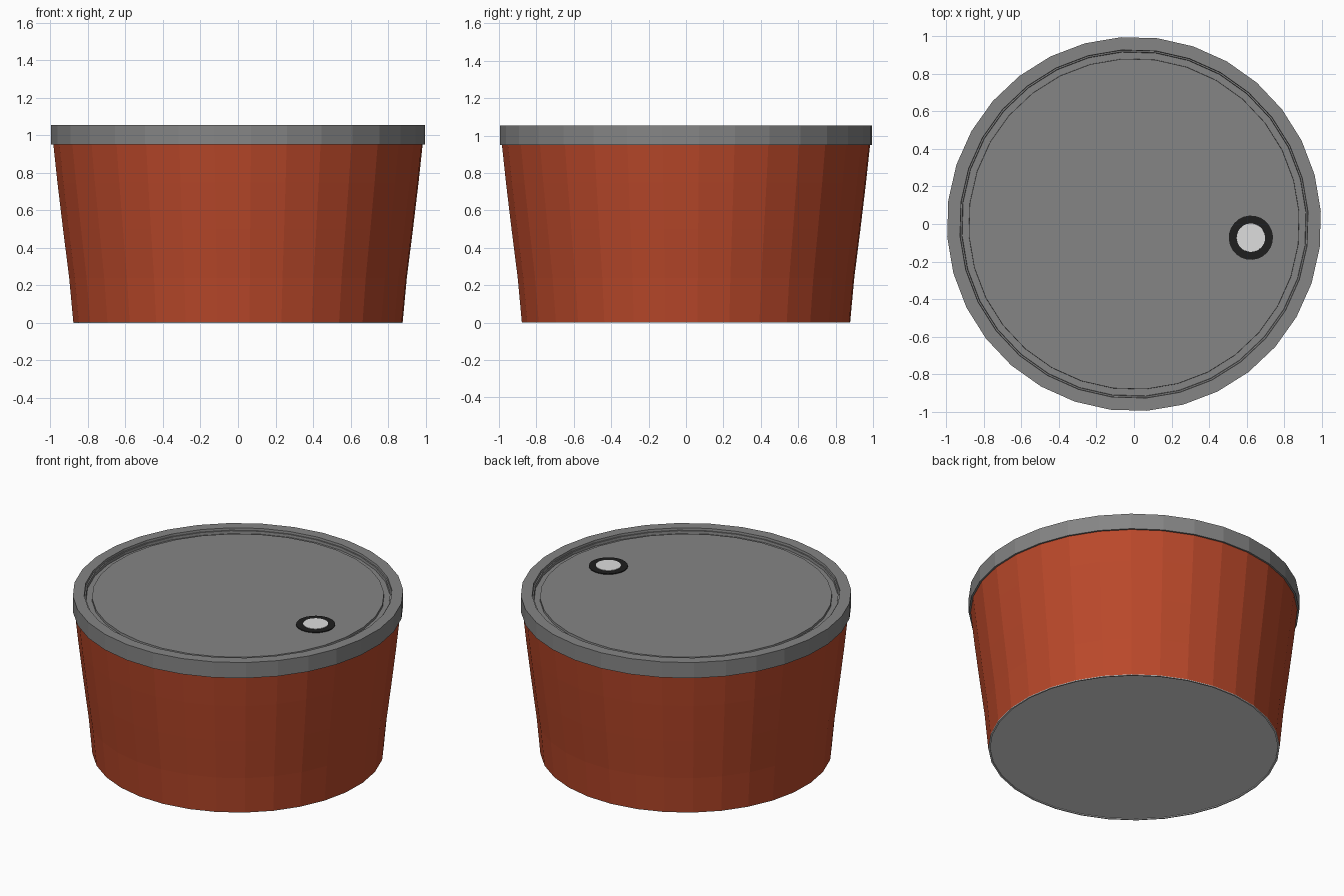
import bpy, bmesh, math

if "Cube" in bpy.data.objects:
    bpy.data.objects.remove(bpy.data.objects["Cube"])

OFFSET = math.radians(4)      # facet rotation of all round parts


def material(name, rgb):
    m = bpy.data.materials.new(name)
    m.diffuse_color = (*rgb, 1)
    m.use_nodes = True
    m.node_tree.nodes["Principled BSDF"].inputs["Base Color"].default_value = m.diffuse_color
    return m


red = material("brick red", (0.49, 0.065, 0.023))
grey = material("mid grey", (0.235, 0.235, 0.235))
black = material("near black", (0.013, 0.013, 0.013))
light = material("light grey", (0.73, 0.73, 0.73))


def lathe(name, profile, mat, sides=32, centre=(0, 0)):
    """Spin (radius, z) points around z; radius 0 closes to a flat cap.
    Profiles run upwards on the outside, then inwards over the top."""
    bm = bmesh.new()
    rings = []
    for r, z in profile:
        if r == 0:
            continue
        rings.append([bm.verts.new((r * math.cos(OFFSET + math.tau * i / sides),
                                    r * math.sin(OFFSET + math.tau * i / sides), z))
                      for i in range(sides)])
    for a, b in zip(rings, rings[1:]):
        for i in range(sides):
            j = (i + 1) % sides
            bm.faces.new((a[i], a[j], b[j], b[i]))
    if profile[0][0] == 0:
        bm.faces.new(rings[0][::-1])
    if profile[-1][0] == 0:
        bm.faces.new(rings[-1])
    me = bpy.data.meshes.new(name)
    bm.to_mesh(me)
    bm.free()
    me.materials.append(mat)
    ob = bpy.data.objects.new(name, me)
    ob.location = (centre[0], centre[1], 0)
    bpy.context.collection.objects.link(ob)
    return ob


# Tapered tub wall
lathe("tub_wall", [(0.88, 0.004), (0.902, 0.24), (0.935, 0.50),
                   (0.965, 0.75), (0.987, 0.955)], red)

# Light base: thin lip around a slightly recessed underside
lathe("base", [(0, 0.005), (0.868, 0.005), (0.868, 0.0), (0.878, 0.0),
               (0.88, 0.004)], light)

# Lid: skirt, flat rim, flat-bottomed groove and recessed plate
lathe("lid", [(0.975, 0.951), (0.998, 0.951), (0.998, 1.055), (0.93, 1.055),
              (0.928, 1.04), (0.92, 1.04), (0.918, 1.022), (0.883, 1.022),
              (0.882, 1.037), (0, 1.037)], grey)

# Small button on the lid: dark ring and shallow light disc
SPOT = (0.623, -0.073)
lathe("button_ring", [(0.118, 1.034), (0.118, 1.042), (0.076, 1.042),
                      (0.076, 1.035)], black, 24, SPOT)
lathe("button_disc", [(0.077, 1.034), (0.076, 1.045), (0, 1.045)], light, 24, SPOT)
